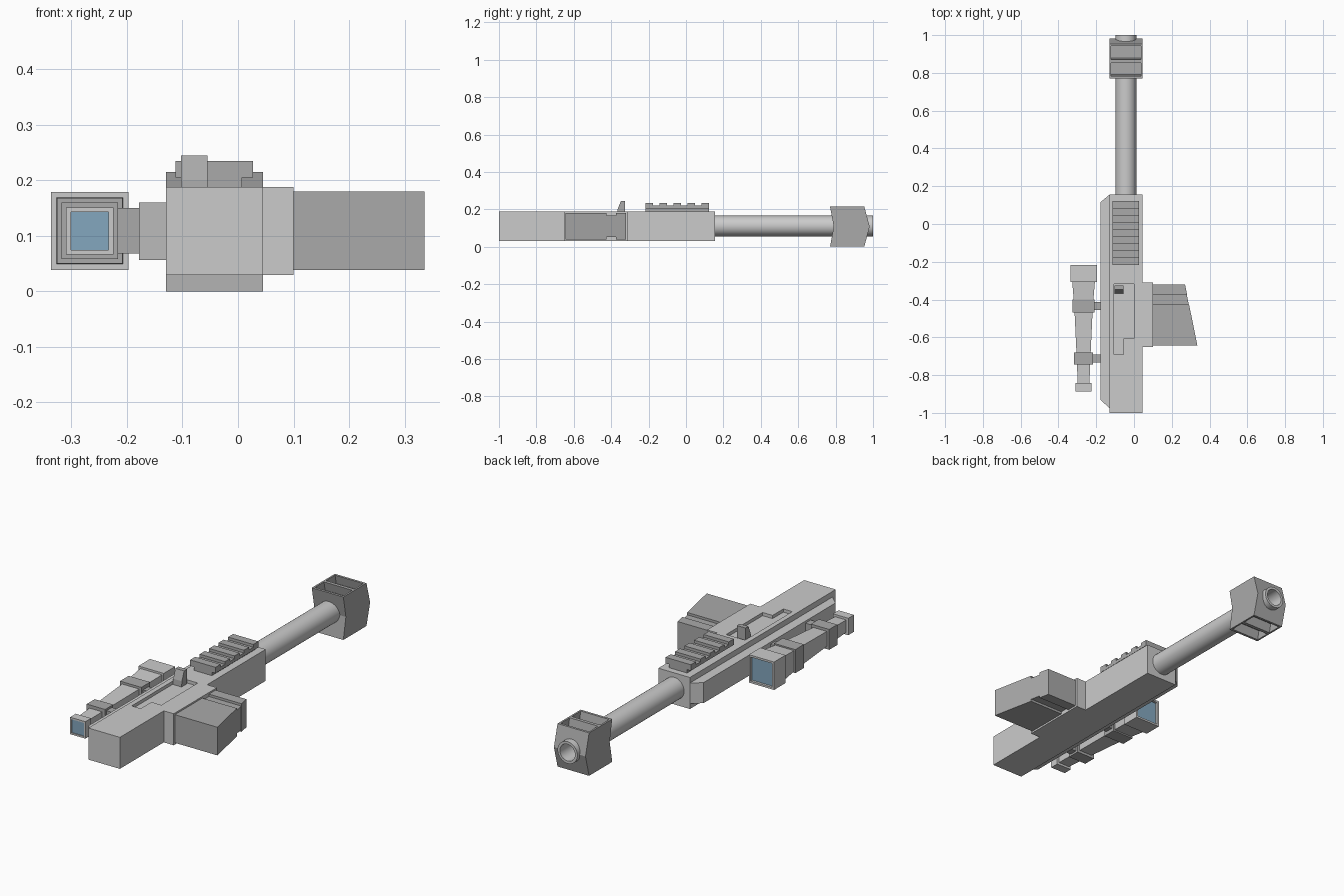
import bpy, bmesh, math

if "Cube" in bpy.data.objects:
    bpy.data.objects.remove(bpy.data.objects["Cube"])

def material(name, *rgb):
    m = bpy.data.materials.new(name)
    m.diffuse_color = (*rgb, 1)
    m.use_nodes = True
    m.node_tree.nodes["Principled BSDF"].inputs["Base Color"].default_value = m.diffuse_color
    return m

MID = material("mid_grey", 0.52, 0.52, 0.52)
DARK = material("dark_grey", 0.4, 0.4, 0.4)
GLASS = material("glass_blue", 0.23, 0.39, 0.52)

def make(name, bm, mat=None):
    bmesh.ops.recalc_face_normals(bm, faces=bm.faces)
    me = bpy.data.meshes.new(name)
    bm.to_mesh(me)
    bm.free()
    if mat:
        me.materials.append(mat)
    ob = bpy.data.objects.new(name, me)
    bpy.context.collection.objects.link(ob)
    return ob

def loft(name, rings, mat=None):
    """Skin a list of equal-length closed vertex rings, capped at both ends."""
    bm = bmesh.new()
    vs = [[bm.verts.new(p) for p in r] for r in rings]
    n = len(vs[0])
    for a, b in zip(vs, vs[1:]):
        for i in range(n):
            j = (i + 1) % n
            bm.faces.new((a[i], a[j], b[j], b[i]))
    bm.faces.new(vs[0])
    bm.faces.new(vs[-1])
    return make(name, bm, mat)

def prism(name, pts, axis, lo, hi, mat=None):
    """Extrude a 2D outline along x (pts = y,z) or z (pts = x,y)."""
    place = {'x': lambda p, t: (t, p[0], p[1]),
             'z': lambda p, t: (p[0], p[1], t)}[axis]
    return loft(name, [[place(p, t) for p in pts] for t in (lo, hi)], mat)

def box(name, x0, x1, y0, y1, z0, z1, mat=None):
    return prism(name, [(x0, y0), (x1, y0), (x1, y1), (x0, y1)], 'z', z0, z1, mat)

def cut(ob, cutters):
    for c in cutters:
        m = ob.modifiers.new("cut", 'BOOLEAN')
        m.operation, m.solver, m.object = 'DIFFERENCE', 'EXACT', c
    dg = bpy.context.evaluated_depsgraph_get()
    me = bpy.data.meshes.new_from_object(ob.evaluated_get(dg))
    ob.modifiers.clear()
    ob.data = me
    for c in cutters:
        bpy.data.objects.remove(c)

# Receiver with recessed bolt track in its top
receiver = box("receiver", -0.13, 0.045, -1, 0.155, 0.03, 0.188, MID)
track = [(-0.105, -0.318), (0, -0.318), (0, -0.607), (-0.055, -0.607), (-0.055, -0.692), (-0.105, -0.692)]
cut(receiver, [prism("track_cutter", track, 'z', 0.172, 0.25, DARK)])

# Side strip with bevelled ends
prism("side_strip", [(-0.13, -0.975), (-0.178, -0.93), (-0.178, 0.115), (-0.13, 0.155)], 'z', 0.057, 0.16, MID)

# Bolt handle
prism("bolt_handle", [(-0.368, 0.172), (-0.325, 0.172), (-0.325, 0.245), (-0.348, 0.245), (-0.366, 0.2)],
      'x', -0.103, -0.055, DARK)

# Top rail with teeth
box("rail_stem", -0.092, 0.007, -0.217, 0.123, 0.187, 0.206, DARK)
box("rail_plate", -0.113, 0.027, -0.217, 0.123, 0.205, 0.221, DARK)
for i in range(5):
    y = -0.217 + 0.075 * i
    box("rail_tooth", -0.113, 0.027, y, y + 0.04, 0.22, 0.235, DARK)

# Magazine housing and grooved magazine
box("magazine_housing", 0.044, 0.1, -0.652, -0.309, 0.03, 0.188, MID)

def magazine_part(name, y0, y1, inset):
    edge = lambda y: 0.27 + (-0.32 - y) * 0.065 / 0.32 - inset * 0.15
    prism(name, [(0.099, y0), (edge(y0), y0), (edge(y1), y1), (0.099, y1)],
          'z', 0.039 + inset, 0.18 - inset, DARK)

magazine_part("magazine_body", -0.643, -0.425, 0)
magazine_part("magazine_groove", -0.425, -0.373, 0.012)
magazine_part("magazine_front", -0.373, -0.32, 0)

# Hollow barrel
BX, BZ, N = -0.043, 0.111, 32

def circle(y, r):
    return [(BX + r * math.cos(2 * math.pi * k / N), y, BZ + r * math.sin(2 * math.pi * k / N))
            for k in range(N)]

barrel = loft("barrel", [circle(y, r) for y, r in ((0.15, 0.055), (1, 0.055), (1, 0.042), (0.8, 0.042))])
bpy.context.view_layer.objects.active = barrel
barrel.select_set(True)
bpy.ops.object.shade_smooth_by_angle(angle=math.radians(35))
barrel.select_set(False)

# Muzzle brake: chevron profile, bored for the barrel, slanted vents above and below
T, M = 0.215, 0.108
brake = prism("muzzle_brake", [(0.77, 0), (0.953, 0), (0.982, M), (0.953, T), (0.77, T), (0.79, M)],
              'x', -0.13, 0.045, DARK)
cutters = [loft("bore_cutter", [circle(0.7, 0.05), circle(1.1, 0.05)], DARK)]
for y0, y1 in ((0.782, 0.853), (0.87, 0.941)):
    side = [(y0 - 0.004, T + 0.02), (y1 - 0.004, T + 0.02), (y1 + 0.01, T - 0.045), (y0 + 0.01, T - 0.045)]
    for pts in (side, [(y, T - z) for y, z in side]):
        cutters.append(prism("vent_cutter", pts, 'x', -0.121, 0.036, DARK))
cut(brake, cutters)

# Square scope: one lofted tube, recessed at both ends
SX, SY, SZ = -0.267, -0.006, 0.109

def square(y, h):
    return [(SX + a * h, y + SY, SZ + b * h) for a, b in ((-1, -1), (1, -1), (1, 1), (-1, 1))]

loft("scope_tube", [square(y, h) for y, h in (
    (-0.235, 0.06), (-0.21, 0.06), (-0.21, 0.07), (-0.301, 0.07), (-0.301, 0.06),
    (-0.43, 0.049), (-0.71, 0.036), (-0.837, 0.031), (-0.837, 0.0425),
    (-0.882, 0.0425), (-0.882, 0.034), (-0.872, 0.034))])

# Scope glass
for name, ya, yb, h in (("front_lens", -0.236, -0.222, 0.06), ("rear_lens", -0.871, -0.877, 0.034)):
    loft(name, [square(ya, h), square(yb, h)], GLASS)

# Scope clamps and mounts
for y0, y1, h in ((-0.463, -0.394, 0.059), (-0.738, -0.674, 0.051)):
    loft("scope_clamp", [square(y0, h), square(y1, h)], DARK)
    ym = (y0 + y1) / 2 + SY
    box("scope_mount", SX + h - 0.005, -0.177, ym - 0.021, ym + 0.021, 0.068, 0.15, DARK)
